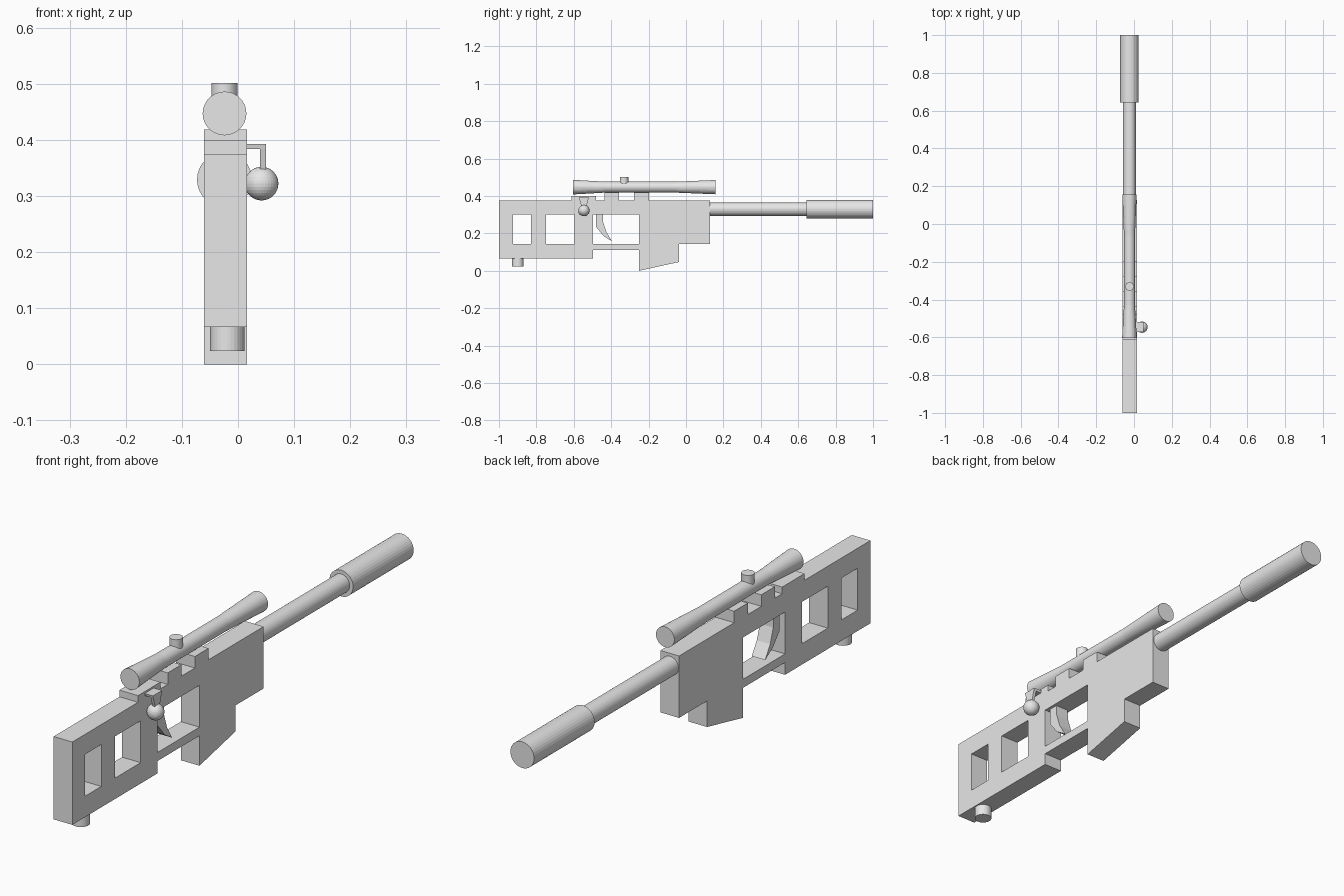
import bpy, bmesh, math
from mathutils import Vector, Matrix

if "Cube" in bpy.data.objects:
    bpy.data.objects.remove(bpy.data.objects["Cube"])

grey = bpy.data.materials.new("plain grey")
grey.diffuse_color = (0.8, 0.8, 0.8, 1)
grey.use_nodes = True
grey.node_tree.nodes["Principled BSDF"].inputs["Base Color"].default_value = grey.diffuse_color
CX = -0.0225          # centre plane of the stock
BX = -0.024           # centre line of barrel and scope


def add_mesh(name, mesh):
    mesh.materials.clear()
    mesh.materials.append(grey)
    ob = bpy.data.objects.new(name, mesh)
    bpy.context.collection.objects.link(ob)
    return ob


def from_bmesh(name, bm):
    bmesh.ops.recalc_face_normals(bm, faces=bm.faces)
    mesh = bpy.data.meshes.new(name)
    bm.to_mesh(mesh)
    bm.free()
    return add_mesh(name, mesh)


def plate(name, loops, x, thickness):
    """Outline (and holes) in the y-z plane, extruded along x."""
    cu = bpy.data.curves.new(name + "_outline", 'CURVE')
    cu.dimensions = '2D'
    cu.fill_mode = 'BOTH'
    cu.extrude = thickness / 2
    for pts in loops:
        sp = cu.splines.new('POLY')
        sp.points.add(len(pts) - 1)
        for p, (y, z) in zip(sp.points, pts):
            p.co = (y, z, 0, 1)
        sp.use_cyclic_u = True
        sp.use_smooth = False
    tmp = bpy.data.objects.new(name + "_tmp", cu)
    bpy.context.collection.objects.link(tmp)
    bpy.context.view_layer.update()
    dg = bpy.context.evaluated_depsgraph_get()
    mesh = bpy.data.meshes.new_from_object(tmp.evaluated_get(dg))
    bpy.data.objects.remove(tmp)
    mesh.transform(Matrix(((0, 0, 1, x), (1, 0, 0, 0), (0, 1, 0, 0), (0, 0, 0, 1))))
    bm = bmesh.new()
    bm.from_mesh(mesh)
    bmesh.ops.remove_doubles(bm, verts=bm.verts, dist=1e-5)
    for f in bm.faces:
        f.smooth = False
    return from_bmesh(name, bm)


def lathe(name, origin, axis, profile, sides=32):
    """Rings of (distance along axis, radius), capped at both ends."""
    rot = Vector((0, 0, 1)).rotation_difference(Vector(axis)).to_matrix()
    bm = bmesh.new()
    rings = []
    for d, r in profile:
        rings.append([bm.verts.new(Vector(origin) + rot @ Vector((
            r * math.cos(2 * math.pi * i / sides),
            r * math.sin(2 * math.pi * i / sides), d))) for i in range(sides)])
    for a, b in zip(rings, rings[1:]):
        for i in range(sides):
            j = (i + 1) % sides
            bm.faces.new((a[i], a[j], b[j], b[i]))
    bm.faces.new(rings[0])
    bm.faces.new(rings[-1])
    return from_bmesh(name, bm)


def block(name, x0, x1, y, z0, z1, half_bottom, half_top):
    """Box whose y width may taper from top to bottom."""
    bm = bmesh.new()
    for z, h in ((z0, half_bottom), (z1, half_top)):
        for x in (x0, x1):
            for s in (-1, 1):
                bm.verts.new((x, y + s * h, z))
    bmesh.ops.convex_hull(bm, input=bm.verts)
    bmesh.ops.dissolve_limit(bm, angle_limit=0.01, verts=bm.verts, edges=bm.edges)
    return from_bmesh(name, bm)


# stock with receiver, magazine and rail teeth
outline = [(-1, 0.066), (-0.497, 0.066), (-0.497, 0.112), (-0.25, 0.112),
           (-0.25, 0.0), (-0.037, 0.047), (-0.037, 0.144), (0.128, 0.144),
           (0.128, 0.375), (-0.197, 0.375), (-0.197, 0.418), (-0.277, 0.418),
           (-0.277, 0.375), (-0.357, 0.375), (-0.357, 0.418), (-0.437, 0.418),
           (-0.437, 0.375), (-0.48, 0.375), (-0.48, 0.40), (-0.612, 0.40),
           (-0.612, 0.375), (-1, 0.375)]
holes = [[(a, 0.144), (a, 0.30), (b, 0.30), (b, 0.144)]
         for a, b in ((-0.925, -0.829), (-0.749, -0.597), (-0.497, -0.25))]
plate("stock", [outline] + holes, CX, 0.077)

# trigger
plate("trigger", [[(-0.481, 0.31), (-0.481, 0.235), (-0.44, 0.185), (-0.395, 0.157),
                   (-0.425, 0.205), (-0.443, 0.26), (-0.445, 0.31)]], CX, 0.055)

# barrel and muzzle sleeve
lathe("barrel", (BX, 0, 0.329), (0, 1, 0), [(0.12, 0.035), (0.65, 0.035)])
lathe("muzzle_sleeve", (BX, 0, 0.329), (0, 1, 0), [(0.643, 0.049), (1.0, 0.049)])

# scope with adjustment knob
lathe("scope", (BX, 0, 0.447), (0, 1, 0),
      [(-0.603, 0.039), (-0.43, 0.029), (-0.06, 0.029), (0.157, 0.038)])
lathe("scope_knob", (BX, -0.331, 0), (0, 0, 1), [(0.45, 0.023), (0.501, 0.023)])

# rear foot under the stock
lathe("rear_foot", (-0.019, -0.899, 0), (0, 0, 1), [(0.024, 0.031), (0.07, 0.031)])

# bolt handle: arm, tapered stem and ball
block("bolt_arm", 0.01, 0.05, -0.546, 0.384, 0.393, 0.025, 0.027)
block("bolt_stem", 0.039, 0.05, -0.546, 0.335, 0.386, 0.011, 0.025)
bm = bmesh.new()
bmesh.ops.create_uvsphere(bm, u_segments=32, v_segments=16, radius=0.03,
                          matrix=Matrix.Translation((0.042, -0.546, 0.322)))
from_bmesh("bolt_ball", bm)
